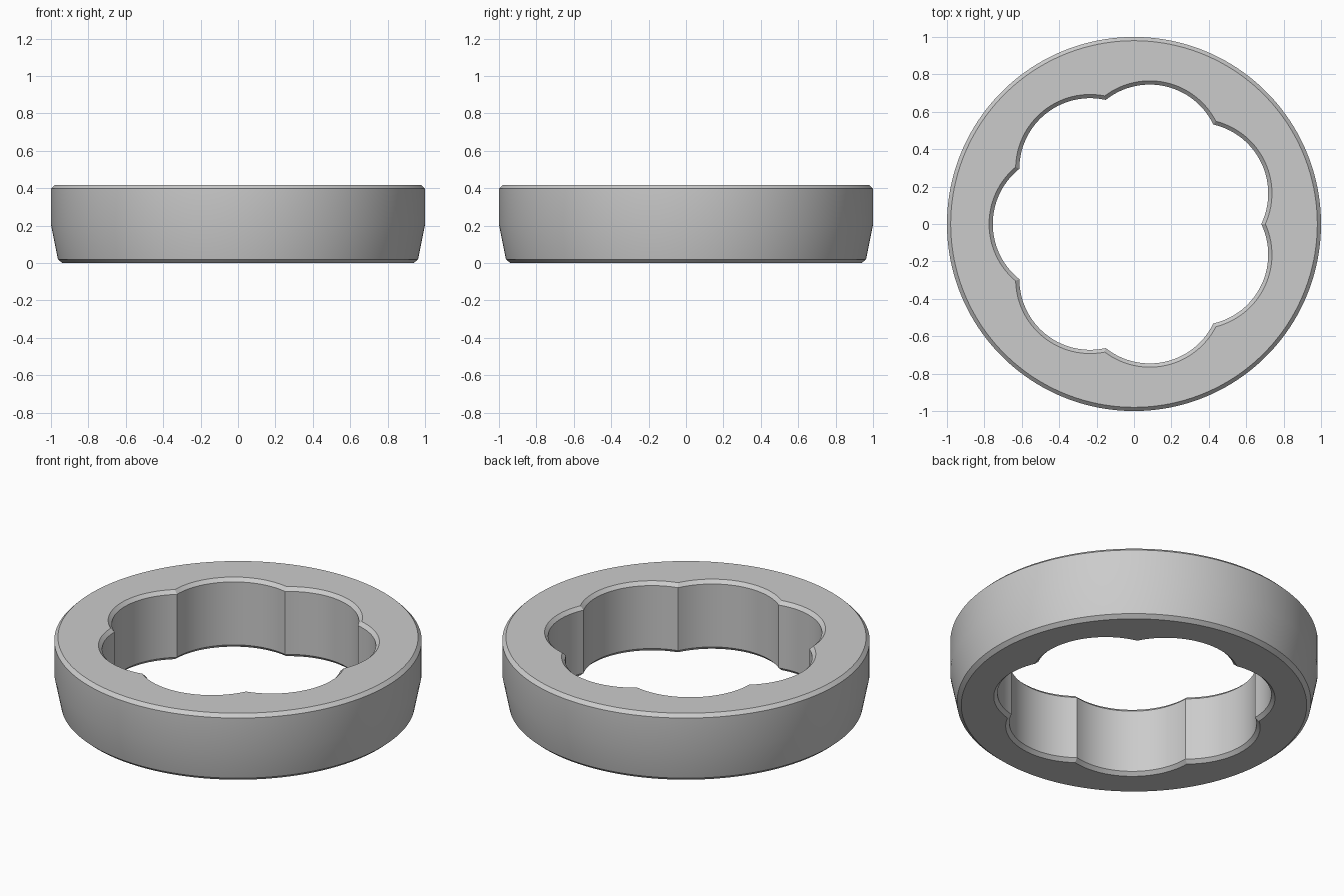
import bpy, bmesh
from math import sin, cos, asin, pi, tau

cube = bpy.data.objects.get("Cube")
if cube:
    bpy.data.objects.remove(cube, do_unlink=True)

LOBES, STEPS = 7, 28
HEIGHT, CHAMFER = 0.418, 0.02
LOBE_CENTRE, LOBE_RADIUS = 0.377, 0.378


def circle(radius, z):
    """Round outer loop, starting on the +x axis."""
    n = LOBES * STEPS
    return [(radius * cos(tau * i / n), radius * sin(tau * i / n), z) for i in range(n)]


def lobed(offset, z):
    """Inner loop of equal arcs that meet in cusps."""
    radius = LOBE_RADIUS + offset
    half = pi / LOBES
    sweep = half + asin(LOBE_CENTRE * sin(half) / radius)
    # arc half-angle where neighbouring arcs cross on the cusp ray
    points = []
    for lobe in range(LOBES):
        mid = tau * (lobe + 0.5) / LOBES
        for i in range(STEPS):
            a = mid + sweep * (2 * i / STEPS - 1)
            points.append((LOBE_CENTRE * cos(mid) + radius * cos(a),
                           LOBE_CENTRE * sin(mid) + radius * sin(a), z))
    return points


# Closed cross-section: up the outside, then down the lobed bore
loops = [
    circle(0.94, 0),
    circle(0.963, CHAMFER),
    circle(1.0, 0.205),
    circle(1.0, HEIGHT - CHAMFER),
    circle(1.0 - CHAMFER, HEIGHT),
    lobed(CHAMFER, HEIGHT),
    lobed(0, HEIGHT - CHAMFER),
    lobed(0, CHAMFER),
    lobed(CHAMFER, 0),
]

bm = bmesh.new()
rings = [[bm.verts.new(p) for p in loop] for loop in loops]
for k, ring in enumerate(rings):
    above = rings[(k + 1) % len(rings)]
    for i in range(len(ring)):
        j = (i + 1) % len(ring)
        bm.faces.new((ring[i], ring[j], above[j], above[i]))
bmesh.ops.recalc_face_normals(bm, faces=bm.faces)
mesh = bpy.data.meshes.new("lobed_ring")
bm.to_mesh(mesh)
bm.free()

# Plain grey material
grey = bpy.data.materials.new("grey")
grey.use_nodes = True
colour = (0.6, 0.6, 0.6, 1)
grey.diffuse_color = colour
grey.node_tree.nodes["Principled BSDF"].inputs["Base Color"].default_value = colour
mesh.materials.append(grey)

ring_object = bpy.data.objects.new("lobed_ring", mesh)
bpy.context.collection.objects.link(ring_object)
bpy.context.view_layer.objects.active = ring_object
ring_object.select_set(True)
bpy.ops.object.shade_smooth_by_angle(angle=pi / 7)
